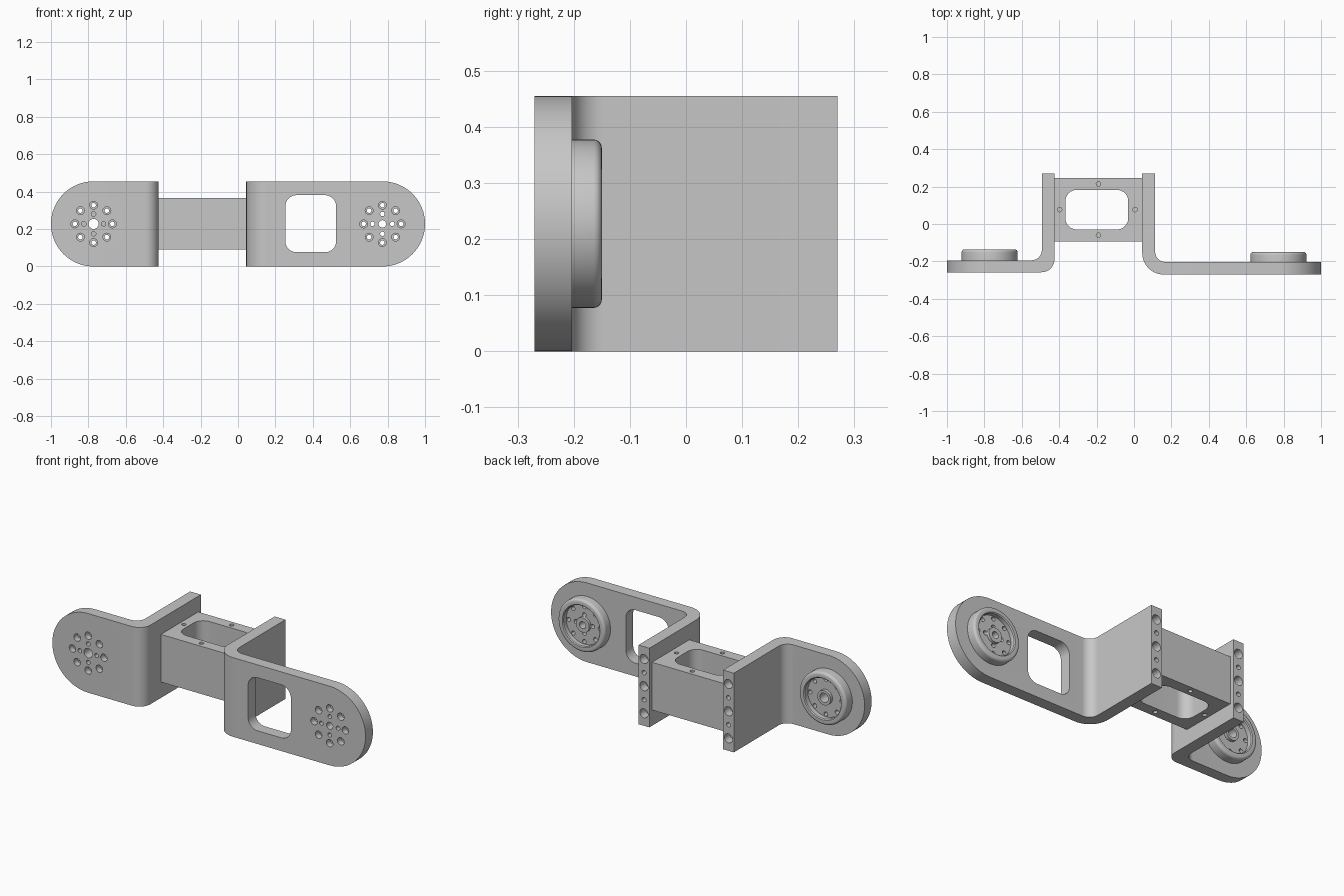
import bpy, bmesh
from math import sin, cos, pi
from mathutils import Vector, Matrix

if "Cube" in bpy.data.objects:
    bpy.data.objects.remove(bpy.data.objects["Cube"])

grey = bpy.data.materials.new("light machined grey")
grey.use_nodes = True
COLOUR = (0.57, 0.57, 0.57, 1)
grey.diffuse_color = COLOUR
grey.node_tree.nodes["Principled BSDF"].inputs["Base Color"].default_value = COLOUR

H = 0.455          # bracket height
MID = H / 2
EYE = 0.772        # distance of the pivots from the middle


def finish(bm, name):
    bmesh.ops.remove_doubles(bm, verts=bm.verts, dist=1e-5)
    bmesh.ops.recalc_face_normals(bm, faces=bm.faces)
    mesh = bpy.data.meshes.new(name)
    bm.to_mesh(mesh)
    bm.free()
    mesh.materials.append(grey)
    ob = bpy.data.objects.new(name, mesh)
    bpy.context.collection.objects.link(ob)
    return ob


def filleted(corners, steps=16):
    """Round the square corners (x, y, radius) of an outline."""
    pts = []
    for i, (x, y, r) in enumerate(corners):
        p = Vector((x, y))
        if r == 0:
            pts.append(p)
            continue
        a = (Vector(corners[i - 1][:2]) - p).normalized() * r
        b = (Vector(corners[(i + 1) % len(corners)][:2]) - p).normalized() * r
        for s in range(steps + 1):
            t = pi / 2 * s / steps
            pts.append(p + a * (1 - sin(t)) + b * (1 - cos(t)))
    return [p for i, p in enumerate(pts) if (p - pts[i - 1]).length > 1e-5]


def prism(name, corners, axis, lo, hi):
    bm = bmesh.new()
    place = (lambda p: (p.x, p.y, lo)) if axis == "z" else (lambda p: (p.x, lo, p.y))
    face = bm.faces.new([bm.verts.new(place(p)) for p in filleted(corners)])
    out = bmesh.ops.extrude_face_region(bm, geom=[face])
    move = (0, 0, hi - lo) if axis == "z" else (0, hi - lo, 0)
    bmesh.ops.translate(bm, vec=move, verts=[v for v in out["geom"] if isinstance(v, bmesh.types.BMVert)])
    return finish(bm, name)


def rect(x0, x1, y0, y1, r=0):
    return [(x0, y0, r), (x1, y0, r), (x1, y1, r), (x0, y1, r)]


def drills(axis, holes):
    """Cylinders (x, y, z, radius, length) centred on their point, as one cutter."""
    bm = bmesh.new()
    turn = Matrix.Rotation(pi / 2, 4, "X") if axis == "y" else Matrix()
    for x, y, z, r, length in holes:
        bmesh.ops.create_cone(bm, cap_ends=True, segments=24, radius1=r, radius2=r, depth=length,
                              matrix=Matrix.Translation((x, y, z)) @ turn)
    return finish(bm, "drill")


def combine(ob, tool, how):
    mod = ob.modifiers.new(how, "BOOLEAN")
    mod.operation, mod.solver, mod.object = how, "EXACT", tool
    bpy.context.view_layer.objects.active = ob
    bpy.ops.object.modifier_apply(modifier=mod.name)
    bpy.data.objects.remove(tool)


def smooth(ob):
    bpy.ops.object.select_all(action="DESELECT")
    ob.select_set(True)
    bpy.context.view_layer.objects.active = ob
    bpy.ops.object.shade_smooth_by_angle(angle=pi / 6)


def boss(x, y, h):
    """Turned dish with a rounded rim and a central hub, facing +y."""
    floor, hub, f = h * 0.45, h * 0.75, 0.015
    prof = [(0, -0.01), (0.15, -0.01)]
    prof += [(0.15 - f + f * cos(t), h - f + f * sin(t)) for t in (pi / 2 * s / 6 for s in range(7))]
    prof += [(0.12, h), (0.115, h - 0.005), (0.115, floor), (0.042, floor), (0.042, hub), (0, hub)]
    bm = bmesh.new()
    vs = [bm.verts.new((r, z, 0)) for r, z in prof]
    edges = [bm.edges.new(pair) for pair in zip(vs, vs[1:])]
    bmesh.ops.spin(bm, geom=vs + edges, cent=(0, 0, 0), axis=(0, 1, 0), angle=2 * pi, steps=64)
    bmesh.ops.translate(bm, vec=(x, y, MID), verts=bm.verts)
    return finish(bm, "boss")


def bracket(name, side, front, back, leg_out, leg_in, bend, fillet, boss_h, bore, inner_through):
    """Bent arm: plate from the pivot end to the leg, leg running back."""
    end = 0.27
    ob = prism(name, [(side, front, 0), (leg_in, front, bend), (leg_in, end, 0),
                      (leg_out, end, 0), (leg_out, back, fillet), (side, back, 0)], "z", -0.05, H + 0.05)
    stop = -0.4 * side   # beyond the leg
    shape = prism("shape", [(side, 0, MID), (stop, 0, 0), (stop, H, 0), (side, H, MID)], "y", -0.5, 0.5)
    combine(ob, shape, "INTERSECT")
    cx = EYE * side
    combine(ob, boss(cx, back, boss_h), "UNION")

    # Bolt circle with counterbores, inner pin holes, centre bore
    ring = [(cx + 0.1 * cos(k * pi / 4), MID + 0.1 * sin(k * pi / 4)) for k in range(8)]
    pins = [(cx + 0.053 * cos(k * pi / 2), MID + 0.053 * sin(k * pi / 2)) for k in range(4)]
    combine(ob, drills("y", [(x, front, z, 0.021, 0.07) for x, z in ring]), "DIFFERENCE")
    depth = 0.6 if inner_through else 0.08
    combine(ob, drills("y", [(x, front, z, 0.012, 0.6) for x, z in ring]
                       + [(x, front, z, 0.012, depth) for x, z in pins]
                       + [(cx, front, MID, bore, 0.6)]), "DIFFERENCE")

    # Blind holes in the end of the leg
    lx = (leg_out + leg_in) / 2
    combine(ob, drills("y", [(lx, end, MID + k * 0.078, 0.013 if k % 2 else 0.026, 0.1)
                             for k in range(-2, 3)]), "DIFFERENCE")
    return ob


# Two bent arms
right_arm = bracket("right_arm", -1, -0.258, -0.194, -0.493, -0.425, 0.07, 0.055, 0.058, 0.027, False)
left_arm = bracket("left_arm", 1, -0.27, -0.203, 0.113, 0.044, 0.115, 0.055, 0.053, 0.02, True)
combine(left_arm, prism("window", rect(0.253, 0.525, 0.076, 0.381, 0.06), "y", -0.4, -0.1), "DIFFERENCE")

# Hollow block joining the arms
block = prism("centre_block", rect(-0.43, 0.046, -0.093, 0.246), "z", 0.091, 0.365)
combine(block, prism("pocket", rect(-0.367, -0.031, -0.029, 0.182, 0.06), "z", -0.1, 0.6), "DIFFERENCE")
spots = [(-0.398, 0.077), (0.006, 0.077), (-0.19, 0.214), (-0.19, -0.06)]
combine(block, drills("z", [(x, y, z, 0.012, 0.08) for x, y in spots for z in (0.091, 0.365)]), "DIFFERENCE")

for part in (right_arm, left_arm, block):
    smooth(part)
